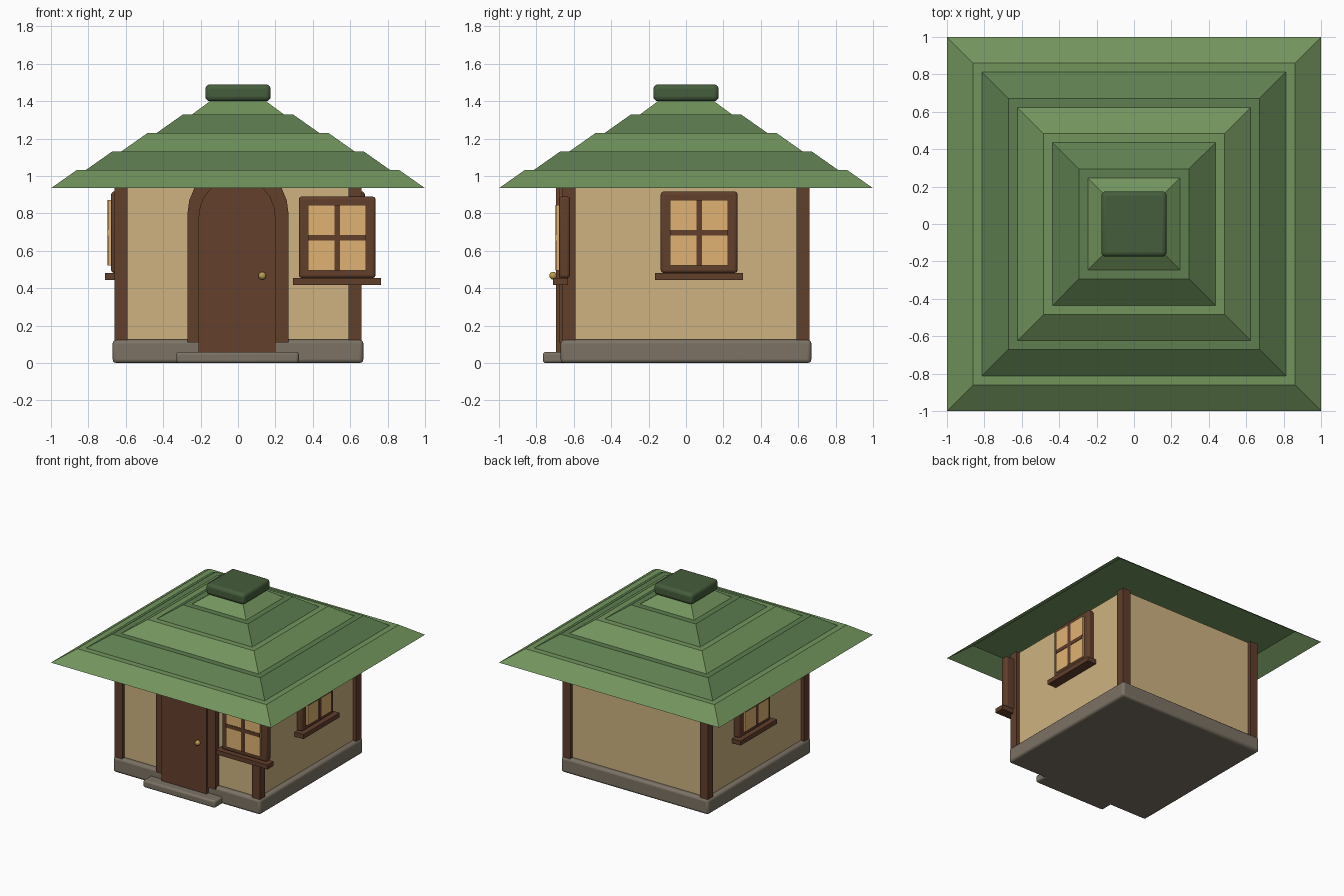
import bpy, bmesh, math
from mathutils import Matrix, Vector

if "Cube" in bpy.data.objects:
    bpy.data.objects.remove(bpy.data.objects["Cube"])


def mat(name, r, g, b):
    m = bpy.data.materials.new(name)
    m.diffuse_color = (r, g, b, 1)
    m.use_nodes = True
    m.node_tree.nodes["Principled BSDF"].inputs["Base Color"].default_value = m.diffuse_color
    return m


WOOD = mat("wood", 0.12, 0.05, 0.025)
DOOR = mat("door_wood", 0.13, 0.05, 0.025)
PLASTER = mat("plaster", 0.62, 0.45, 0.22)
STONE = mat("stone", 0.2, 0.17, 0.13)
LIGHT = mat("roof_light", 0.17, 0.30, 0.11)
DARK = mat("roof_dark", 0.11, 0.21, 0.08)
CAP = mat("roof_cap", 0.06, 0.11, 0.045)
GLASS = mat("glass", 0.75, 0.45, 0.17)
BRASS = mat("brass", 0.5, 0.33, 0.08)


def finish(name, bm, material, bevel=0, turn=0):
    bmesh.ops.recalc_face_normals(bm, faces=bm.faces)
    bm.transform(Matrix.Rotation(turn, 4, "Z"))
    me = bpy.data.meshes.new(name)
    bm.to_mesh(me)
    bm.free()
    me.materials.append(material)
    ob = bpy.data.objects.new(name, me)
    bpy.context.collection.objects.link(ob)
    if bevel:
        mod = ob.modifiers.new("bevel", "BEVEL")
        mod.width = bevel
        mod.segments = 3
        bpy.context.view_layer.objects.active = ob
        ob.select_set(True)
        bpy.ops.object.shade_smooth_by_angle(angle=math.radians(35))
        ob.select_set(False)
    return ob


def box(name, lo, hi, material, bevel=0, turn=0):
    bm = bmesh.new()
    lo, hi = Vector(lo), Vector(hi)
    bmesh.ops.create_cube(bm, size=1, matrix=Matrix.Translation((lo + hi) / 2)
                          @ Matrix.Diagonal((*(hi - lo), 1)))
    return finish(name, bm, material, bevel, turn)


def arch(name, cx, half, z0, spring, front, back, material):
    pts = [(cx - half, z0), (cx + half, z0)]
    pts += [(cx + half * math.cos(math.pi * i / 12), spring + half * math.sin(math.pi * i / 12))
            for i in range(13)]
    bm = bmesh.new()
    face = bm.faces.new([bm.verts.new((x, front, z)) for x, z in pts])
    side = bmesh.ops.extrude_face_region(bm, geom=[face], use_keep_orig=True)["geom"]
    bmesh.ops.translate(bm, vec=(0, back - front, 0),
                        verts=[g for g in side if isinstance(g, bmesh.types.BMVert)])
    return finish(name, bm, material)


def window(name, u, z0, turn):
    """Window centred on u along the wall, frame bottom at z0."""
    zc = z0 + 0.215
    box(name + "_frame", (u - .205, -.678, z0), (u + .205, -.62, z0 + .435), WOOD, .015, turn)
    box(name + "_glass", (u - .155, -.694, zc - .175), (u + .155, -.66, zc + .175), GLASS, 0, turn)
    box(name + "_upright_bar", (u - .015, -.698, zc - .175), (u + .015, -.66, zc + .175), WOOD, 0, turn)
    box(name + "_cross_bar", (u - .155, -.698, zc - .015), (u + .155, -.66, zc + .015), WOOD, 0, turn)
    box(name + "_sill", (u - .235, -.71, z0 - .037), (u + .235, -.63, z0), WOOD, 0, turn)


# stone base, front step, walls
box("base", (-.67, -.67, 0), (.67, .67, .125), STONE, .02)
box("front_step", (-.33, -.765, 0), (.325, -.60, .06), STONE, .015)
box("walls", (-.63, -.63, .1), (.63, .63, .94), PLASTER)

# corner posts
for sx in (-1, 1):
    for sy in (-1, 1):
        x, y = sx * .625, sy * .625
        box("corner_post", (x - .035, y - .035, .11), (x + .035, y + .035, .94), WOOD)

# door with arched surround and knob
arch("door_surround", 0, .27, .11, .80, -.68, -.62, WOOD)
arch("door", -.005, .205, .05, .785, -.695, -.62, DOOR)
bm = bmesh.new()
bmesh.ops.create_uvsphere(bm, u_segments=16, v_segments=10, radius=.021,
                          matrix=Matrix.Translation((.13, -.71, .467)))
for f in bm.faces:
    f.smooth = True
finish("door_knob", bm, BRASS)

# windows: front, right and left
window("front_window", .53, .455, 0)
window("right_window", .07, .482, math.pi / 2)
window("left_window", -.07, .482, -math.pi / 2)

# stepped roof: hollow square tiers, each with a flat ledge on top
for i in range(5):
    low, z = 1 - .1885 * i, .935 + .0985 * i
    high, top = low - .14, z + .0985
    if i == 4:
        high, top = .13, 1.415
    bm = bmesh.new()
    rings = [[bm.verts.new((h * a, h * b, k)) for a, b in ((-1, -1), (1, -1), (1, 1), (-1, 1))]
             for h, k in ((low, z), (high, top))]
    for j in range(4):
        n = (j + 1) % 4
        bm.faces.new((rings[0][j], rings[0][n], rings[1][n], rings[1][j]))
    bm.faces.new(rings[1])
    finish(f"roof_tier_{i + 1}", bm, DARK if i % 2 else LIGHT)
box("roof_cap", (-.175, -.175, 1.4), (.175, .175, 1.49), CAP, .025)
